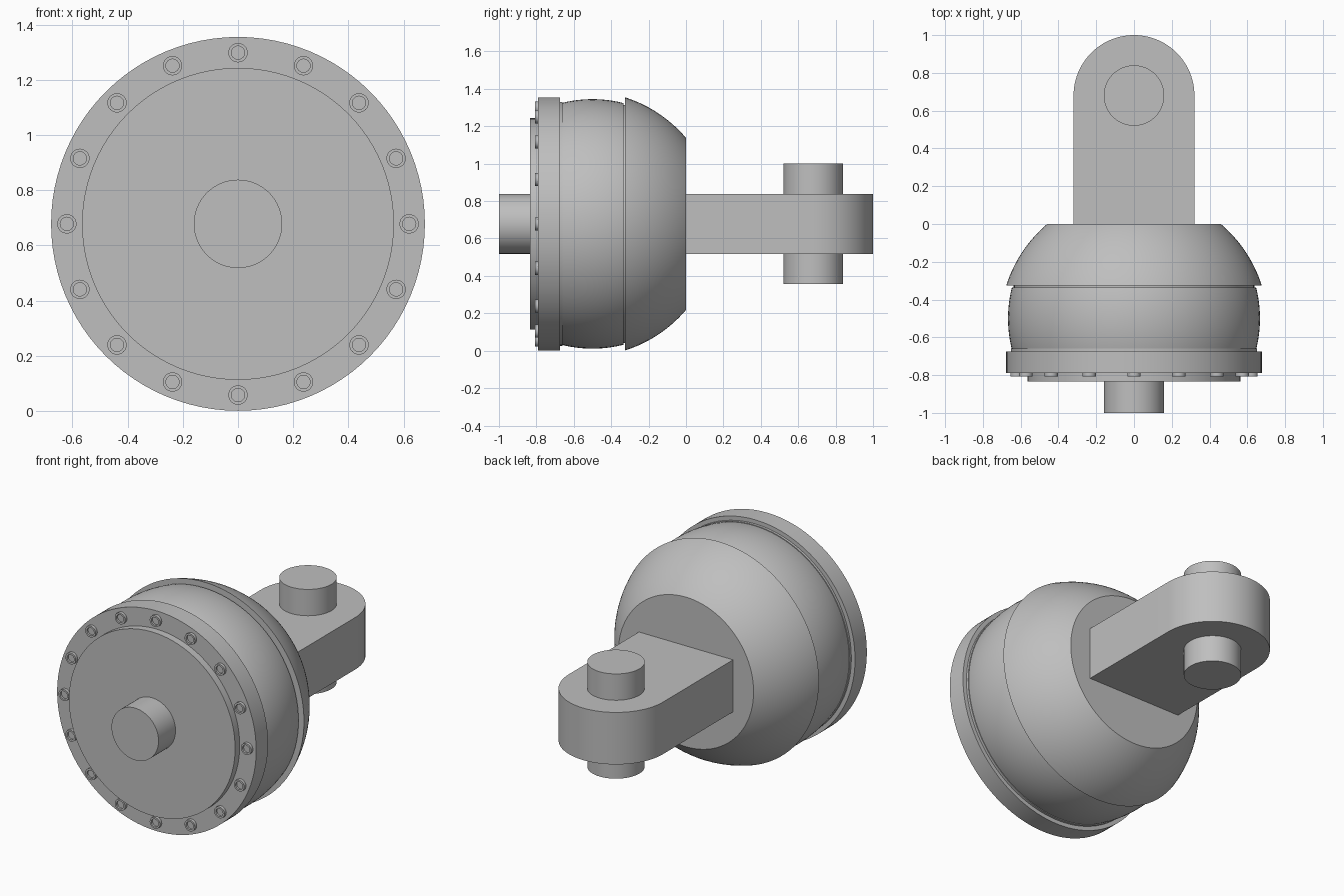
import bpy, bmesh, math
from mathutils import Matrix, Vector

cube = bpy.data.objects.get("Cube")
if cube:
    bpy.data.objects.remove(cube, do_unlink=True)

AXIS_Z = 0.678

grey = bpy.data.materials.new("plain grey")
grey.use_nodes = True
grey.diffuse_color = (0.52, 0.52, 0.52, 1)
grey.node_tree.nodes["Principled BSDF"].inputs["Base Color"].default_value = grey.diffuse_color


def finish(name, bm):
    bmesh.ops.recalc_face_normals(bm, faces=bm.faces)
    mesh = bpy.data.meshes.new(name)
    bm.to_mesh(mesh)
    bm.free()
    obj = bpy.data.objects.new(name, mesh)
    bpy.context.collection.objects.link(obj)
    mesh.materials.append(grey)
    bpy.ops.object.select_all(action="DESELECT")
    obj.select_set(True)
    bpy.context.view_layer.objects.active = obj
    bpy.ops.object.shade_smooth_by_angle(angle=math.radians(30))
    return obj


def lathe(name, profile, centre, axis="y", steps=96):
    """Turn (radius, distance) points around an axis; ends are capped."""
    bm = bmesh.new()
    rings = []
    for r, d in profile:
        ring = []
        for i in range(steps):
            a = math.tau * i / steps
            u, v = r * math.cos(a), r * math.sin(a)
            p = Vector((u, d, v)) if axis == "y" else Vector((u, v, d))
            ring.append(bm.verts.new(p + Vector(centre)))
        rings.append(ring)
    for low, high in zip(rings, rings[1:]):
        for i in range(steps):
            j = (i + 1) % steps
            bm.faces.new((low[i], low[j], high[j], high[i]))
    bm.faces.new(rings[0])
    bm.faces.new(rings[-1])
    return finish(name, bm)


def sphere_band(radius, middle, start, end, count=20):
    ys = [start + (end - start) * i / count for i in range(count + 1)]
    return [(math.sqrt(radius ** 2 - (y - middle) ** 2), y) for y in ys]


hub = (0, 0, AXIS_Z)

# Drum parts along the main axis
lathe("front_shaft", [(0.16, -1), (0.16, -0.8)], hub, steps=64)
lathe("front_plate", [(0.565, -0.835), (0.565, -0.77)], hub)
lathe("front_flange", [(0.677, -0.79), (0.677, -0.675)], hub)
lathe("flange_lip", [(0.652, -0.68), (0.652, -0.66)], hub)
lathe("housing_body", sphere_band(0.667, -0.5, -0.665, -0.335), hub)
lathe("body_groove", [(0.637, -0.345), (0.637, -0.315)], hub)
lathe("rear_dome", sphere_band(0.71, -0.541, -0.325, 0, 28), hub)

# Ring of recessed bolts on the flange
for i in range(16):
    a = math.tau * i / 16
    spot = (0.62 * math.cos(a), 0, AXIS_Z + 0.62 * math.sin(a))
    lathe("flange_bolt_%02d" % (i + 1),
          [(0.035, -0.785), (0.035, -0.808), (0.024, -0.808), (0.024, -0.796)],
          spot, steps=24)

# Rear arm with a rounded end
bm = bmesh.new()
outline = [(0.32, -0.05)]
outline += [(0.32 * math.cos(math.pi * i / 48), 0.68 + 0.32 * math.sin(math.pi * i / 48))
            for i in range(49)]
outline += [(-0.32, -0.05)]
base = bm.faces.new([bm.verts.new((x, y, AXIS_Z - 0.16)) for x, y in outline])
extruded = bmesh.ops.extrude_face_region(bm, geom=[base])["geom"]
bmesh.ops.translate(bm, vec=(0, 0, 0.32),
                    verts=[g for g in extruded if isinstance(g, bmesh.types.BMVert)])
finish("rear_arm", bm)

# Upright pin through the arm
lathe("arm_pin", [(0.16, -0.322), (0.16, 0.322)], (0, 0.68, AXIS_Z), axis="z", steps=64)
